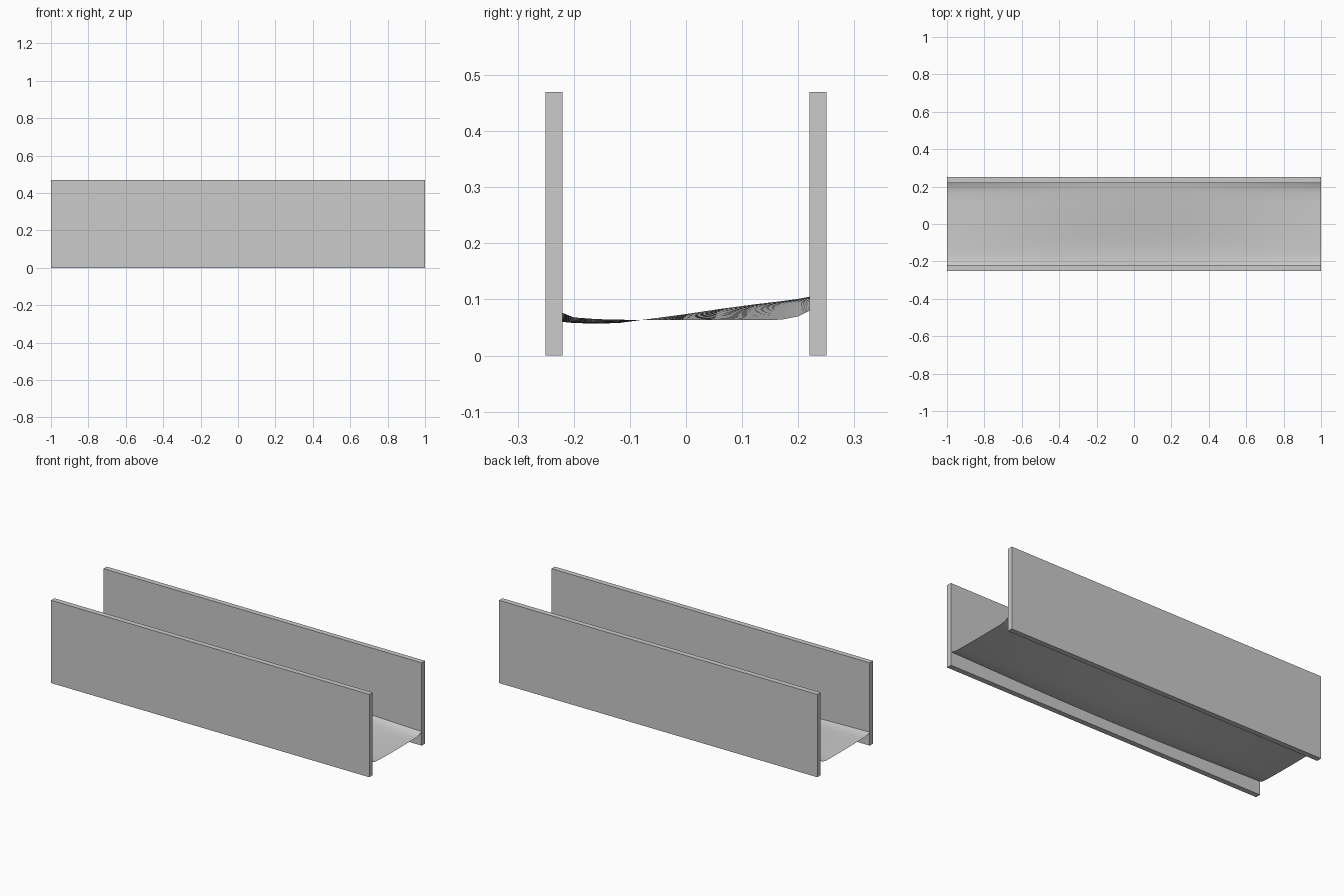
import bpy, bmesh, math

if "Cube" in bpy.data.objects:
    bpy.data.objects.remove(bpy.data.objects["Cube"])

# Two upright side walls
def wall(name, y):
    bpy.ops.mesh.primitive_cube_add(size=1, location=(0, y, 0.235))
    o = bpy.context.object
    o.name = name
    o.scale = (2.0, 0.03, 0.47)
    bpy.ops.object.transform_apply(location=False, rotation=False, scale=True)

wall("front_wall", -0.235)
wall("back_wall", 0.235)

# Cross-sections of the sagging sheet: (y, height at the ends, height mid-length)
SECTION = [(-0.22, 0.076, 0.060), (-0.20, 0.068, 0.058), (-0.16, 0.065, 0.057),
           (-0.12, 0.064, 0.058), (-0.06, 0.063, 0.066), (0.0, 0.063, 0.074),
           (0.06, 0.063, 0.083), (0.12, 0.063, 0.091), (0.17, 0.064, 0.097),
           (0.20, 0.070, 0.101), (0.22, 0.080, 0.105)]

# Thin sheet stretched between the walls
NX = 40
bm = bmesh.new()
rows = []
for i in range(NX + 1):
    x = -1 + 2 * i / NX
    b = math.cos(math.pi * x / 2) ** 1.2 if abs(x) < 0.999 else 0.0
    rows.append([bm.verts.new((x, y, e + (m - e) * b)) for y, e, m in SECTION])
for r0, r1 in zip(rows, rows[1:]):
    for j in range(len(SECTION) - 1):
        bm.faces.new((r0[j], r1[j], r1[j + 1], r0[j + 1]))
mesh = bpy.data.meshes.new("floor_sheet")
bm.to_mesh(mesh)
bm.free()
mesh.polygons.foreach_set("use_smooth", [True] * len(mesh.polygons))
sheet = bpy.data.objects.new("floor_sheet", mesh)
bpy.context.collection.objects.link(sheet)
